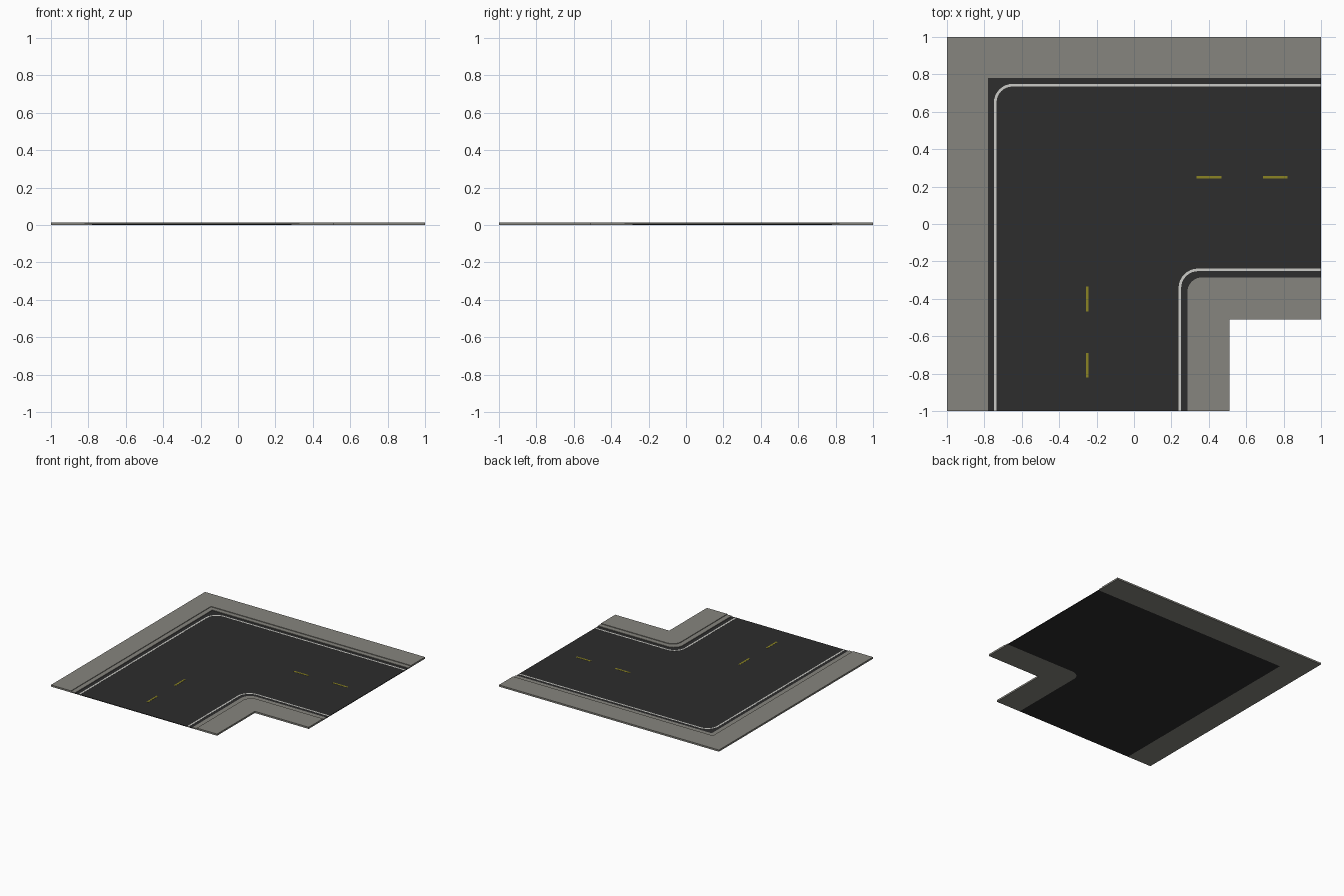
import bpy, bmesh, math

if "Cube" in bpy.data.objects:
    bpy.data.objects.remove(bpy.data.objects["Cube"])


def material(name, rgb):
    m = bpy.data.materials.new(name)
    m.diffuse_color = (*rgb, 1)
    m.use_nodes = True
    m.node_tree.nodes["Principled BSDF"].inputs["Base Color"].default_value = m.diffuse_color
    return m


concrete = material("concrete grey", (0.24, 0.235, 0.21))
asphalt = material("asphalt black", (0.026, 0.026, 0.026))
white = material("line white", (0.6, 0.6, 0.57))
yellow = material("line yellow", (0.26, 0.23, 0.017))


def corner_path(k, r=0.0, n=8):
    """L-shaped path from (1, k) round the corner (-k, k) to (-k, -1)."""
    arc = [math.pi / 2 * (1 + i / n) for i in range(n + 1)] if r else [0]
    cx, cy = -k + r, k - r
    bend = [(cx + r * math.cos(a), cy + r * math.sin(a)) for a in arc]
    return [(1, k)] + bend + [(-k, -1)]


def prism(name, outline, z0, z1, mat):
    bm = bmesh.new()
    base = bm.faces.new([bm.verts.new((x, y, z0)) for x, y in outline])
    new = bmesh.ops.extrude_face_region(bm, geom=[base], use_keep_orig=True)["geom"]
    for v in new:
        if isinstance(v, bmesh.types.BMVert):
            v.co.z = z1
    bmesh.ops.recalc_face_normals(bm, faces=bm.faces)
    bmesh.ops.triangulate(bm, faces=[f for f in bm.faces if len(f.verts) > 4])
    me = bpy.data.meshes.new(name)
    bm.to_mesh(me)
    bm.free()
    me.materials.append(mat)
    ob = bpy.data.objects.new(name, me)
    bpy.context.collection.objects.link(ob)
    return ob


def band(name, outer, inner, z0, z1, mat):
    """Solid strip between two corner paths, each given as (offset, radius)."""
    return prism(name, corner_path(*outer) + corner_path(*inner)[::-1], z0, z1, mat)


SLAB, KERB, ROAD = 0.014, 0.009, 0.005

# pavement slabs on both sides of the bend
band("outer_pavement", (1.0,), (0.818,), 0, SLAB, concrete)
band("inner_pavement", (-0.325, 0.075), (-0.51,), 0, SLAB, concrete)

# lower kerb strips beside the road
band("outer_kerb", (0.818,), (0.78,), 0, KERB, concrete)
band("inner_kerb", (-0.285, 0.08), (-0.325, 0.075), 0, KERB, concrete)

# road surface
band("road", (0.78,), (-0.285, 0.08), 0, ROAD, asphalt)

# white edge lines
band("outer_edge_line", (0.749, 0.1), (0.735, 0.086), ROAD - 0.001, ROAD + 0.001, white)
band("inner_edge_line", (-0.238, 0.105), (-0.252, 0.091), ROAD - 0.001, ROAD + 0.001, white)

# yellow centre dashes, repeated on both arms of the bend
for i, (a, b) in enumerate([(0.335, 0.467), (0.69, 0.822)]):
    lo, hi = 0.242, 0.257
    rect = [(a, lo), (b, lo), (b, hi), (a, hi)]
    prism(f"right_arm_dash_{i + 1}", rect, ROAD - 0.001, ROAD + 0.001, yellow)
    prism(f"front_arm_dash_{i + 1}", [(-y, -x) for x, y in rect],
          ROAD - 0.001, ROAD + 0.001, yellow)
